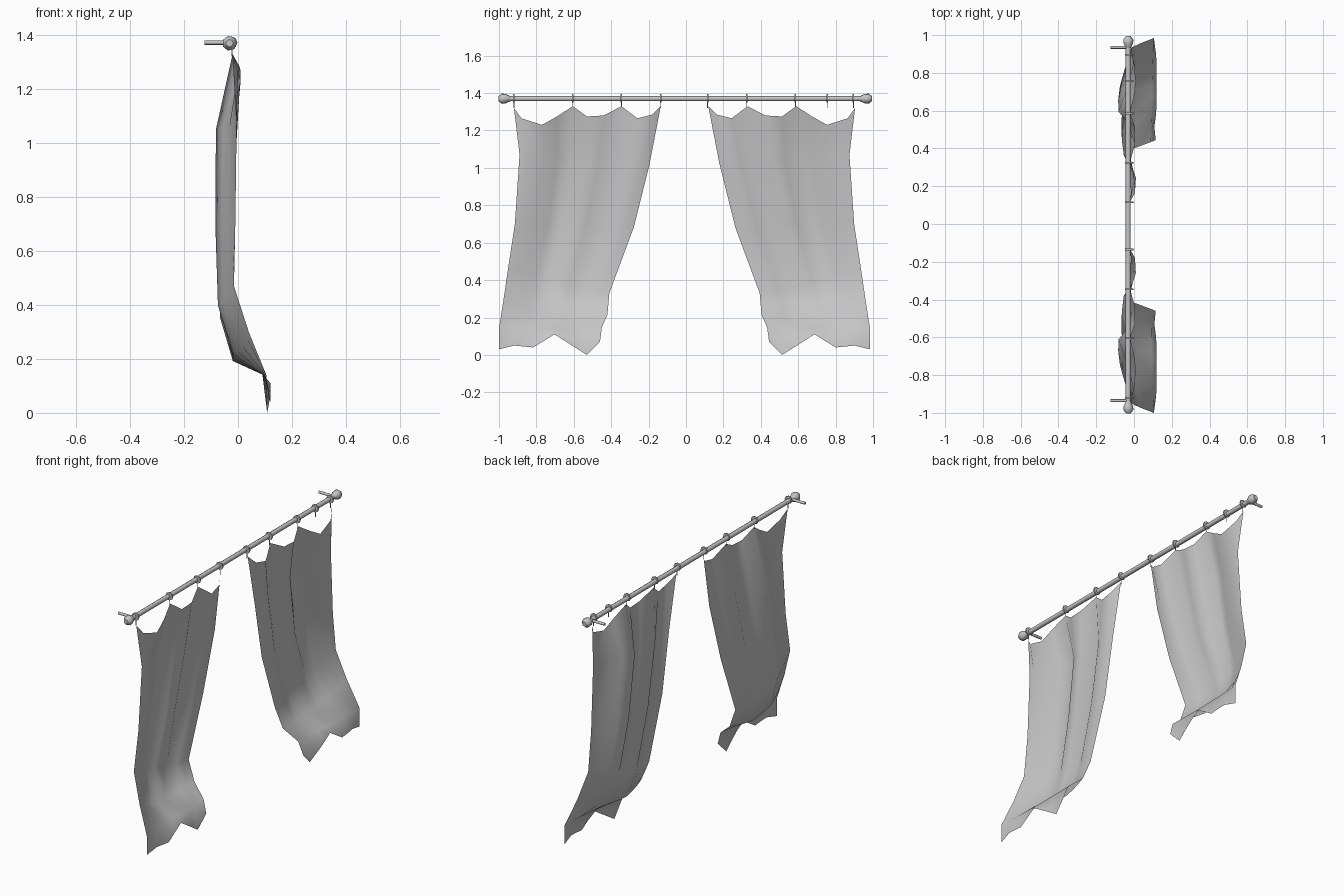
import bpy, bmesh, math
from mathutils import Matrix, Vector

cube = bpy.data.objects.get("Cube")
if cube:
    bpy.data.objects.remove(cube)

grey = bpy.data.materials.new("light_grey")
grey.use_nodes = True
COL = (0.56, 0.56, 0.56, 1)
grey.diffuse_color = COL
grey.node_tree.nodes["Principled BSDF"].inputs["Base Color"].default_value = COL

ROD_X, ROD_Z, MID_Y = -0.031, 1.37, -0.008


def finish(name, bm, angle=50):
    mesh = bpy.data.meshes.new(name)
    bmesh.ops.recalc_face_normals(bm, faces=[f for f in bm.faces if not any(e.is_boundary for e in f.edges)])
    bm.to_mesh(mesh)
    bm.free()
    ob = bpy.data.objects.new(name, mesh)
    bpy.context.collection.objects.link(ob)
    mesh.materials.append(grey)
    bpy.ops.object.select_all(action='DESELECT')
    ob.select_set(True)
    bpy.context.view_layer.objects.active = ob
    bpy.ops.object.shade_smooth_by_angle(angle=math.radians(angle))


def lathe(name, profile, origin, axis, sides=8):
    """Revolve (distance, radius) pairs around an axis."""
    bm = bmesh.new()
    rot = Vector((0, 0, 1)).rotation_difference(Vector(axis)).to_matrix()
    rings = []
    for d, r in profile:
        ring = []
        for i in range(sides):
            a = math.tau * i / sides
            ring.append(bm.verts.new(rot @ Vector((r * math.cos(a), r * math.sin(a), d)) + Vector(origin)))
        rings.append(ring)
    for a, b in zip(rings, rings[1:]):
        for i in range(sides):
            j = (i + 1) % sides
            bm.faces.new((a[i], a[j], b[j], b[i]))
    bm.faces.new(rings[0][::-1])
    bm.faces.new(rings[-1])
    finish(name, bm)


def interp(points, u):
    for (u0, a), (u1, b) in zip(points, points[1:]):
        if u <= u1:
            return a + (b - a) * (u - u0) / (u1 - u0)
    return points[-1][1]


# Rod, finials and wall brackets
lathe("rod", [(-0.95, 0.0135), (0.95, 0.0135)], (ROD_X, MID_Y / 2, ROD_Z), (0, 1, 0))
for side, label in ((-1, "right"), (1, "left")):
    lathe("finial_" + label, [(-0.035, 0.014), (-0.01, 0.026), (0.01, 0.028), (0.028, 0.014)],
          (ROD_X, MID_Y / 2 + side * 0.97, ROD_Z), (0, side, 0), 7)
    lathe("bracket_" + label, [(0, 0.008), (0.095, 0.008)],
          (-0.03, side * 0.935, ROD_Z + 0.002), (-1, 0, 0))

# Curtain rings, each with a thin hook below
for n, y in enumerate((-0.92, -0.605, -0.345, -0.135, 0.115, 0.325, 0.585, 0.755, 0.895)):
    lathe("ring_%d" % n, [(-0.004, 0.023), (0.004, 0.023)], (ROD_X + 0.006, y, ROD_Z + 0.002), (0, 1, 0))
    lathe("hook_%d" % n, [(0, 0.002), (0.03, 0.002)], (ROD_X + 0.009, y, ROD_Z - 0.02), (0, 0, -1), 5)

# Curtain columns along the top: y, z, x, fold depth lower down
TOP = [(-0.92, 1.32, -0.02, 0.0), (-0.88, 1.265, 0.0, 0.0), (-0.77, 1.23, 0.01, -0.025),
       (-0.69, 1.275, 0.0, -0.047), (-0.605, 1.33, -0.02, -0.073), (-0.53, 1.275, 0.005, -0.02),
       (-0.44, 1.28, 0.005, -0.003), (-0.345, 1.33, -0.02, -0.042), (-0.26, 1.265, 0.01, 0.008),
       (-0.18, 1.285, 0.005, 0.01), (-0.135, 1.33, -0.02, 0.0)]
# Rows below: outer edge, middle, inner edge, fold strength
ROWS = [((-0.005, -0.89, 1.07), (-0.01, -0.543, 1.045), (-0.015, -0.195, 1.02), 1),
        ((-0.01, -0.915, 0.7), (-0.028, -0.6, 0.69), (-0.03, -0.28, 0.68), 0.8),
        ((-0.015, -0.95, 0.47), (-0.053, -0.68, 0.38), (-0.035, -0.41, 0.33), 0.35),
        ((0.04, -0.975, 0.3), (-0.015, -0.7, 0.2), (0.01, -0.42, 0.215), 0.1),
        ((0.105, -1.0, 0.14), (0.095, -0.725, 0.14), (0.09, -0.45, 0.147), 0)]
# Hem: height and depth across the width
HEM = [(0, 0.03), (0.15, 0.05), (0.34, 0.04), (0.55, 0.11), (0.87, 0.0), (1, 0.07)]
HEM_X = [(0, 0.105), (0.2, 0.12), (0.7, 0.12), (0.87, 0.108), (1, 0.115)]
# Column positions lower down, lined up with the corners of the hem
WIDTHS = [0, 0.06, 0.15, 0.25, 0.34, 0.44, 0.55, 0.66, 0.77, 0.87, 1]


def curve_through(a, m, b, u):
    """Point on the parabola through a, m and b."""
    return (Vector(a) * (2 * u - 1) * (u - 1) + Vector(m) * 4 * u * (1 - u)
            + Vector(b) * u * (2 * u - 1))


def curtain(name, side):
    bm = bmesh.new()
    tops = [(t[0] - TOP[0][0]) / (TOP[-1][0] - TOP[0][0]) for t in TOP]
    grid = [[Vector((x, y, z)) for y, z, x, f in TOP]]
    for n, (outer, middle, inner, k) in enumerate(ROWS):
        row = []
        for u, w, t in zip(tops, WIDTHS, TOP):
            u += (w - u) * n / len(ROWS)
            row.append(curve_through(outer, middle, inner, u) + Vector((k * t[3], 0, 0)))
        grid.append(row)
    grid.append([Vector((interp(HEM_X, u), -1.0 + 0.54 * u, interp(HEM, u))) for u in WIDTHS])
    flip = Matrix.Scale(-1, 4, (0, 1, 0)) if side > 0 else Matrix.Identity(4)
    shift = Vector((0, 2 * MID_Y if side > 0 else 0, 0))
    verts = [[bm.verts.new(flip @ p + shift) for p in row] for row in grid]
    for a, b in zip(verts, verts[1:]):
        for i in range(len(a) - 1):
            face = (a[i], b[i], b[i + 1], a[i + 1])
            bm.faces.new(face if side < 0 else face[::-1])
    finish(name, bm, 80)


curtain("curtain_right", -1)
curtain("curtain_left", 1)
